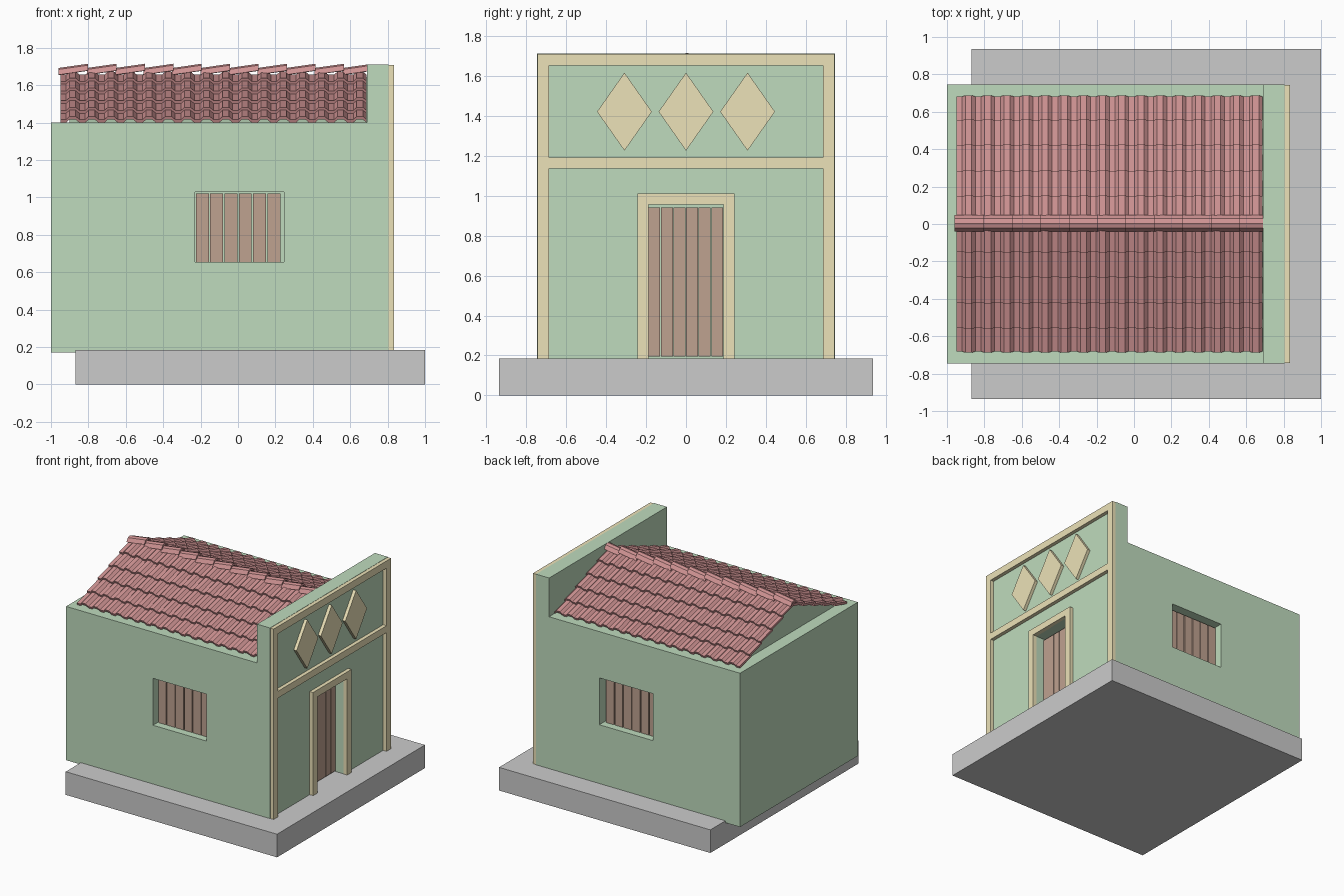
import bpy, bmesh, math
from mathutils import Vector

if "Cube" in bpy.data.objects:
    bpy.data.objects.remove(bpy.data.objects["Cube"])


def material(name, rgb):
    m = bpy.data.materials.new(name)
    m.diffuse_color = (*rgb, 1)
    m.use_nodes = True
    m.node_tree.nodes["Principled BSDF"].inputs["Base Color"].default_value = m.diffuse_color
    return m


GREEN = material("green_plaster", (0.52, 0.71, 0.51))
CREAM = material("ochre_trim", (0.84, 0.76, 0.48))
WOOD = material("brown_wood", (0.52, 0.36, 0.28))
CLAY = material("red_clay", (0.62, 0.29, 0.29))


def finish(name, bm, mat=None):
    bmesh.ops.recalc_face_normals(bm, faces=bm.faces[:])
    me = bpy.data.meshes.new(name)
    bm.to_mesh(me)
    bm.free()
    ob = bpy.data.objects.new(name, me)
    bpy.context.collection.objects.link(ob)
    if mat:
        me.materials.append(mat)
    return ob


def prism(name, outline, offset, mat=None):
    """Closed outline of 3D points extruded along offset."""
    bm = bmesh.new()
    f = bm.faces.new([bm.verts.new(p) for p in outline])
    r = bmesh.ops.extrude_face_region(bm, geom=[f])
    vs = [g for g in r["geom"] if isinstance(g, bmesh.types.BMVert)]
    bmesh.ops.translate(bm, verts=vs, vec=Vector(offset))
    return finish(name, bm, mat)


def box(name, x, y, z, mat=None):
    pts = [(x[0], y[0], z[0]), (x[1], y[0], z[0]), (x[1], y[1], z[0]), (x[0], y[1], z[0])]
    return prism(name, pts, (0, 0, z[1] - z[0]), mat)


def cut(ob, cutter):
    m = ob.modifiers.new("opening", "BOOLEAN")
    m.operation, m.solver, m.object = "DIFFERENCE", "EXACT", cutter
    bpy.context.view_layer.objects.active = ob
    bpy.ops.object.modifier_apply(modifier=m.name)
    bpy.data.objects.remove(cutter)


# Ground slab
box("base_slab", (-0.87, 1.0), (-0.935, 0.935), (0, 0.185))

# House body with the taller facade in one side profile
profile = [(-1, 0.17), (0.805, 0.17), (0.805, 1.71), (0.69, 1.71), (0.69, 1.4), (-1, 1.4)]
house = prism("house_walls", [(x, -0.745, z) for x, z in profile], (0, 1.49, 0), GREEN)

# Window and door openings
for s in (-1, 1):
    ys = sorted((s * 0.62, s * 0.9))
    cut(house, box("window_cutter", (-0.23, 0.245), ys, (0.655, 1.03)))
cut(house, box("door_cutter", (0.67, 0.9), (-0.19, 0.19), (0.18, 0.955)))

# Window and door boards
for i in range(6):
    x = -0.225 + i * 0.0765
    for s, side in ((-1, "front"), (1, "back")):
        ys = sorted((s * 0.655, s * 0.685))
        box(f"{side}_window_board_{i}", (x, x + 0.069), ys, (0.655, 1.02), WOOD)
    y = -0.187 + i * 0.0627
    box(f"door_board_{i}", (0.70, 0.735), (y, y + 0.058), (0.195, 0.94), WOOD)


# Facade trim: arch-shaped frames, cross band and diamonds
def frame(name, outer, inner, top, inner_top, x1):
    pts = [(-outer, 0.185), (-outer, top), (outer, top), (outer, 0.185),
           (inner, 0.185), (inner, inner_top), (-inner, inner_top), (-inner, 0.185)]
    prism(name, [(0.8, y, z) for y, z in pts], (x1 - 0.8, 0, 0), CREAM)


frame("facade_border", 0.742, 0.685, 1.708, 1.65, 0.835)
frame("door_frame", 0.243, 0.188, 1.01, 0.955, 0.835)
box("facade_band", (0.8, 0.835), (-0.685, 0.685), (1.135, 1.19), CREAM)
for i in (-1, 0, 1):
    c = i * 0.308
    pts = [(c - 0.137, 1.42), (c, 1.615), (c + 0.137, 1.42), (c, 1.225)]
    prism(f"diamond_{i + 2}", [(0.8, y, z) for y, z in pts], (0.03, 0, 0), CREAM)

# Gable block carrying the roof
prism("roof_gable", [(-0.9, -0.66, 1.39), (-0.9, 0.66, 1.39), (-0.9, 0, 1.64)],
      (1.6, 0, 0), GREEN)

# Corrugated tile rows, overlapping down each slope
X0, X1, COLS, ROWS = -0.95, 0.688, 16, 5
ANGLE = math.atan2(0.26, 0.68)
SIN, COS = math.sin(ANGLE), math.cos(ANGLE)
PITCH = 0.68 / COS / ROWS
WAVE = [(0, 0), (0.3, 0), (0.48, 0.018), (0.8, 0.018)]


def tile_row(name, side, row):
    w = (X1 - X0) / COLS
    line = [(X0 + (c + u) * w, h) for c in range(COLS) for u, h in WAVE] + [(X1, 0)]
    bm = bmesh.new()

    def strip(s, n):
        return [bm.verts.new((x, side * (s * COS + (n + h) * SIN), 1.645 - s * SIN + (n + h) * COS))
                for x, h in line]

    a = max(row * PITCH - 0.015, 0)
    b = (row + 1) * PITCH - (0.01 if row == ROWS - 1 else 0)
    # ring of four strips: upper edge, lower edge, and their undersides
    ring = [strip(a, 0.012), strip(b, 0.03), strip(b, 0.012), strip(a, -0.006)]
    for k in range(4):
        p, q = ring[k], ring[(k + 1) % 4]
        for i in range(len(line) - 1):
            bm.faces.new((p[i], p[i + 1], q[i + 1], q[i]))
    for end in (0, -1):
        bm.faces.new([r[end] for r in ring])
    finish(name, bm, CLAY)


for side, label in ((-1, "front"), (1, "back")):
    for row in range(ROWS):
        tile_row(f"{label}_tile_row_{row}", side, row)

# Ridge caps, each rising towards the facade over the next one
CAP = [(-0.045, -0.028), (-0.025, 0), (0, 0.008), (0.025, 0),
       (0.045, -0.028), (0.033, -0.03), (0.018, -0.012), (-0.018, -0.012), (-0.033, -0.03)]
STEP = 0.152
for i in range(11):
    x = -0.96 + i * STEP
    length = min(STEP + 0.006, 0.69 - x)
    prism(f"ridge_cap_{i}", [(x, y + 0.004, 1.684 + z) for y, z in CAP],
          (length, 0, 0.022 * length / STEP), CLAY)
